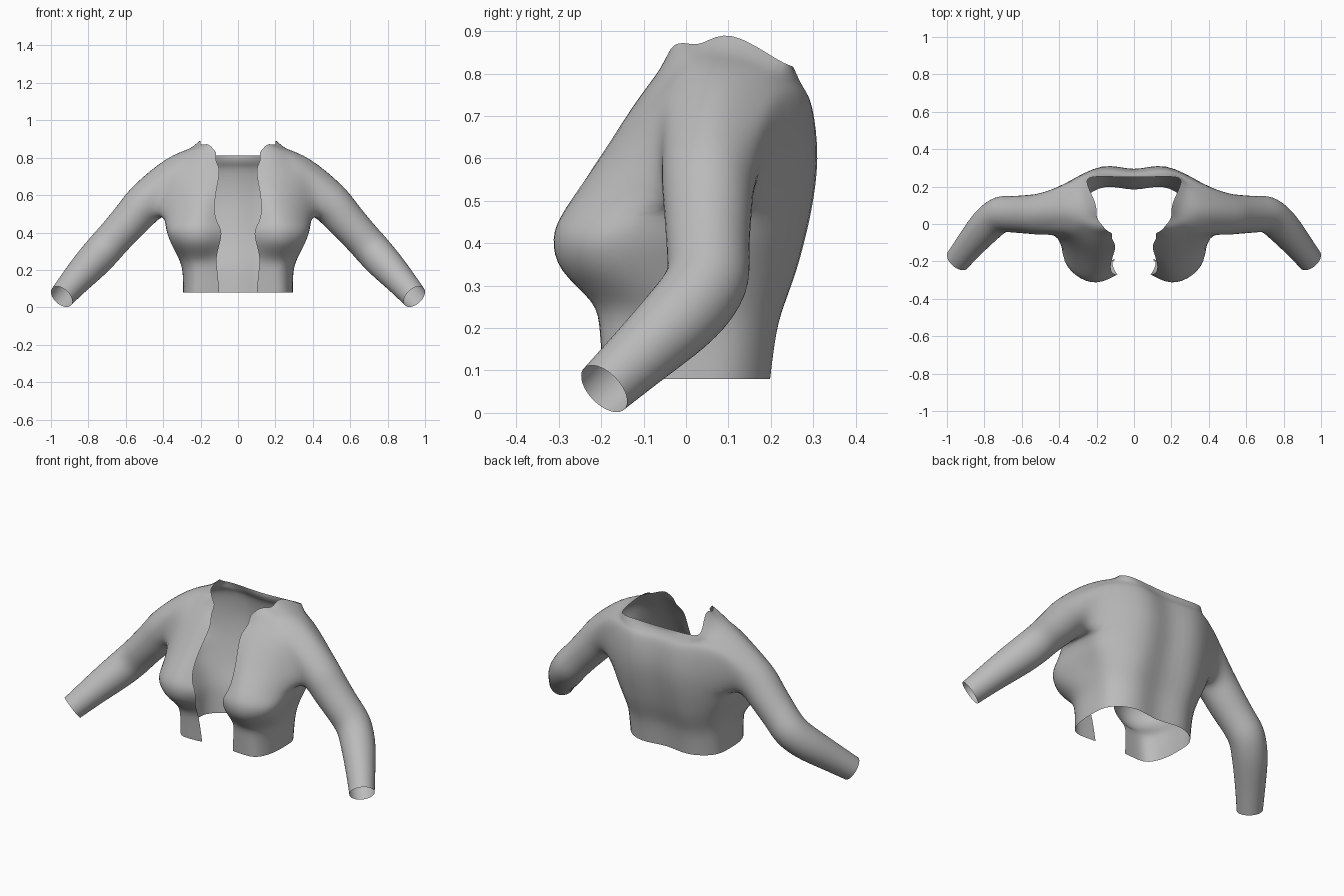
import bpy, math
from mathutils import Vector

if "Cube" in bpy.data.objects:
    bpy.data.objects.remove(bpy.data.objects["Cube"])

cloth = bpy.data.materials.new("grey cloth")
cloth.diffuse_color = (0.5, 0.5, 0.5, 1)
cloth.use_nodes = True
cloth.node_tree.nodes["Principled BSDF"].inputs["Base Color"].default_value = cloth.diffuse_color

# Vertical seam profiles: (x, y) at the shared heights, then three (x, y, z) points to the neckline
heights = [0.08, 0.19, 0.262, 0.335, 0.41, 0.48, 0.6, 0.72]
front_edge = [(.10, -.19), (.11, -.20), (.115, -.215), (.10, -.255), (.09, -.27), (.12, -.255),
              (.12, -.195), (.10, -.125), (.115, -.085, .775), (.117, -.067, .80), (.118, -.05, .83)]
bust = [(.19, -.195), (.19, -.203), (.20, -.222), (.20, -.293), (.20, -.312), (.20, -.285),
        (.20, -.203), (.20, -.122), (.19, -.065, .80), (.17, -.045, .835), (.15, -.03, .865)]
bust_outer = [(.25, -.175), (.25, -.18), (.265, -.195), (.295, -.255), (.31, -.272), (.30, -.245),
              (.30, -.155), (.29, -.085), (.265, -.03, .80), (.22, -.012, .845), (.175, .0, .872)]
side_front = [(.288, -.09), (.292, -.09), (.315, -.10), (.355, -.15), (.382, -.16), (.392, -.11),
              (.385, -.08), (.37, -.05), (.335, .005, .795), (.25, .03, .845), (.20, .04, .872)]
side = [(.293, .03), (.295, .03), (.312, .03), (.335, .03), (.365, .035), (.392, .045), (.40, .05),
        (.40, .06), (.39, .08, .79), (.27, .10, .842), (.206, .11, .89)]
side_back = [(.27, .13), (.275, .14), (.285, .15), (.31, .16), (.34, .17), (.367, .18), (.365, .215),
             (.36, .215), (.335, .19, .775), (.285, .20, .81), (.25, .215, .833)]
blade = [(.15, .20), (.15, .215), (.16, .235), (.17, .26), (.17, .28), (.17, .295), (.17, .31),
         (.17, .298), (.18, .28, .763), (.19, .267, .79), (.20, .253, .817)]
spine = [(0, p[1] - 0.018, *p[2:]) for p in blade[:-1]] + [(0, .25, .81)]
profiles = [front_edge, bust, bust_outer, side_front, side, side_back, blade, spine]

verts, faces = [], []
ROWS, COLS = len(bust), len(profiles)


def vid(r, c):
    return r * COLS + c


for r in range(ROWS):
    for prof in profiles:
        p = prof[r]
        verts.append(Vector(p if len(p) == 3 else (*p, heights[r])))
LOW, HIGH, FRONT, MID, BACK = 5, 8, 3, 4, 5
for r in range(ROWS - 1):
    for c in range(COLS - 1):
        if LOW <= r < HIGH and FRONT <= c < BACK:
            continue  # armhole
        faces.append((vid(r, c), vid(r, c + 1), vid(r + 1, c + 1), vid(r + 1, c)))

# Sleeve: rings of ten points lofted outward from the armhole
ring = ([vid(LOW, MID)] + [vid(r, FRONT) for r in range(LOW, HIGH + 1)] + [vid(HIGH, MID)]
        + [vid(r, BACK) for r in range(HIGH, LOW - 1, -1)])
sleeve = [((.49, .055, .56), (.85, 0, -.53), .113),
          ((.56, .052, .485), (.72, 0, -.70), .104),
          ((.65, .052, .385), (.70, 0, -.71), .097),
          ((.715, .048, .312), (.69, -.22, -.69), .097),
          ((.78, .0, .24), (.58, -.53, -.62), .093),
          ((.86, -.09, .153), (.54, -.60, -.58), .081),
          ((.943, -.193, .057), (.54, -.60, -.58), .068)]
for centre, direction, radius in sleeve:
    d = Vector(direction).normalized()
    up = (Vector((0, 0, 1)) - d * d.z).normalized()
    front = d.cross(up)
    start = len(verts)
    for k in range(10):
        a = math.radians(-90 + 36 * k)
        verts.append(Vector(centre) + radius * (math.cos(a) * front + math.sin(a) * up))
    new = list(range(start, start + 10))
    for j in range(10):
        k = (j + 1) % 10
        faces.append((ring[j], new[j], new[k], ring[k]))
    ring = new

# Drop the two loose points left inside the armhole
loose = {vid(r, MID) for r in range(LOW + 1, HIGH)}
keep = [i for i in range(len(verts)) if i not in loose]
remap = {old: n for n, old in enumerate(keep)}
half = bpy.data.meshes.new("jacket_half")
half.from_pydata([verts[i] for i in keep], [], [[remap[i] for i in f] for f in faces])
jacket = bpy.data.objects.new("cropped_jacket", half)
bpy.context.collection.objects.link(jacket)

# Mirror to the other side
jacket.modifiers.new("mirror", "MIRROR")
dg = bpy.context.evaluated_depsgraph_get()
mesh = bpy.data.meshes.new_from_object(jacket.evaluated_get(dg))
jacket.modifiers.clear()
jacket.data = mesh
bpy.data.meshes.remove(half)
mesh.materials.clear()
mesh.materials.append(cloth)

# Smooth surface, with the cage adjusted so the surface passes through the profile points
sub = jacket.modifiers.new("smooth", "SUBSURF")
sub.levels = sub.render_levels = 2
sub.boundary_smooth = "PRESERVE_CORNERS"
target = [v.co.copy() for v in mesh.vertices]
for _ in range(4):
    mesh.update_tag()
    bpy.context.view_layer.update()
    ev = jacket.evaluated_get(bpy.context.evaluated_depsgraph_get())
    shown = [v.co.copy() for v in ev.to_mesh().vertices][:len(target)]
    ev.to_mesh_clear()
    for v, t, s in zip(mesh.vertices, target, shown):
        v.co += (t - s) * 0.8
    mesh.update()
for p in mesh.polygons:
    p.use_smooth = True
